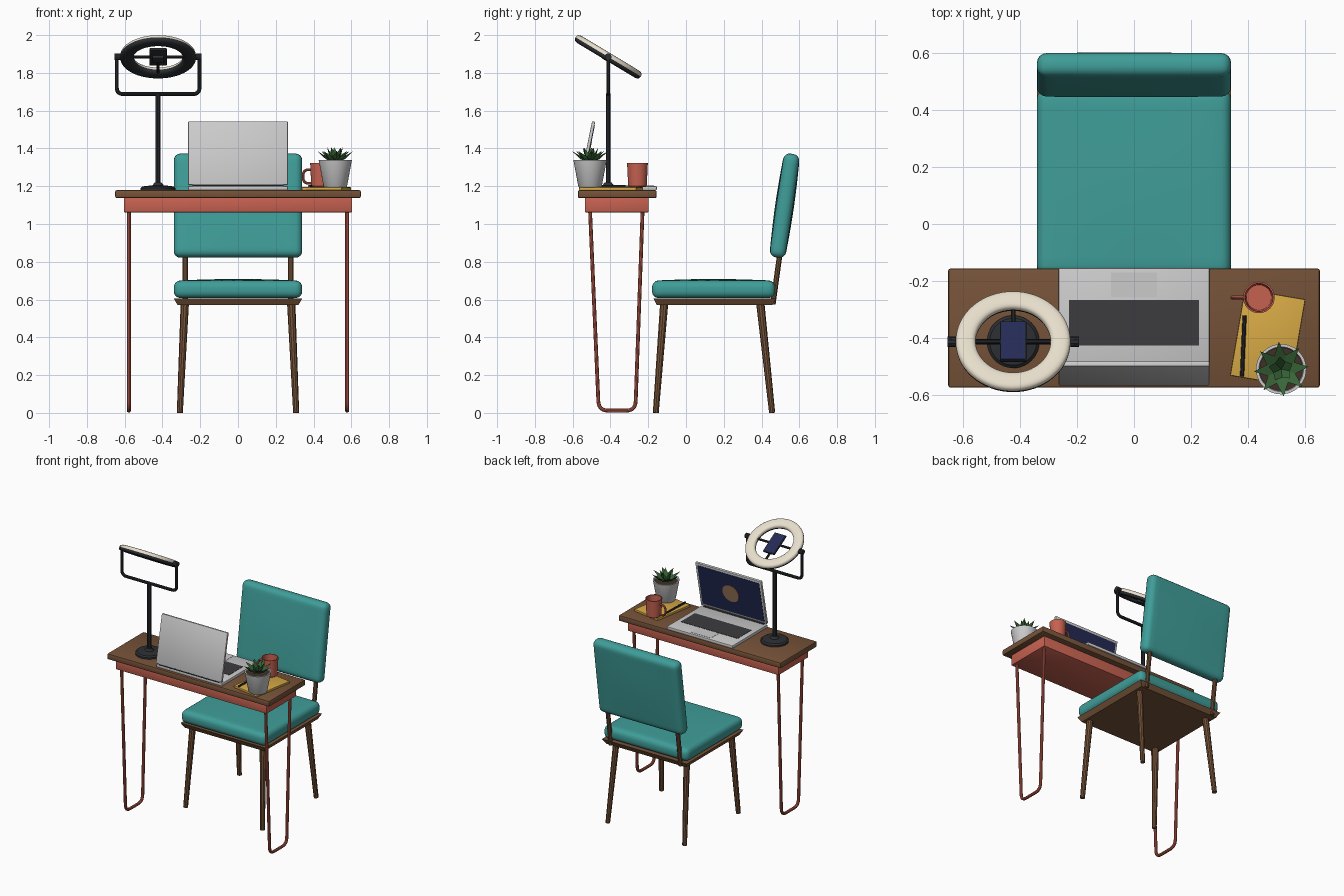
import bpy, bmesh
from math import pi, sin, cos, radians
from mathutils import Matrix, Vector

if "Cube" in bpy.data.objects:
    bpy.data.objects.remove(bpy.data.objects["Cube"])

def mat(name, r, g, b):
    m = bpy.data.materials.new(name)
    m.diffuse_color = (r, g, b, 1)
    m.use_nodes = True
    m.node_tree.nodes["Principled BSDF"].inputs["Base Color"].default_value = m.diffuse_color
    return m

TEAL = mat("teal_fabric", .05, .34, .32)
WOOD = mat("wood", .18, .085, .04)
CORAL = mat("coral", .56, .12, .08)
YELLOW = mat("yellow", .68, .40, .06)
BLACK = mat("black", .025, .028, .033)
CREAM = mat("cream", .80, .73, .60)
NAVY = mat("navy", .017, .023, .09)
SILVER = mat("silver", .52, .52, .53)
KEYS = mat("dark_grey", .045, .045, .05)
WHITE = mat("white", .75, .74, .72)
GREEN = mat("green", .04, .13, .04)
BRONZE = mat("bronze", .35, .2, .11)
SOIL = mat("soil", .05, .03, .02)

def at(x, y, z, rx=0, rz=0):
    return (Matrix.Translation((x, y, z)) @ Matrix.Rotation(radians(rz), 4, 'Z')
            @ Matrix.Rotation(radians(rx), 4, 'X'))

def smooth(ob):
    bpy.ops.object.select_all(action='DESELECT')
    ob.select_set(True)
    bpy.context.view_layer.objects.active = ob
    bpy.ops.object.shade_smooth_by_angle(angle=radians(35))

def finish(name, bm, m, mw=Matrix(), smoothed=True):
    bmesh.ops.recalc_face_normals(bm, faces=bm.faces)
    me = bpy.data.meshes.new(name)
    bm.to_mesh(me)
    bm.free()
    me.materials.append(m)
    ob = bpy.data.objects.new(name, me)
    bpy.context.collection.objects.link(ob)
    ob.matrix_world = mw
    if smoothed:
        smooth(ob)
    return ob

def box(name, dims, mw, m, bevel=0.0, seg=2, taper=1.0, bulge=(0, 0)):
    """Box, optionally tapered at the bottom, bulged on top/bottom and rounded."""
    bm = bmesh.new()
    bmesh.ops.create_cube(bm, size=1, matrix=Matrix.Diagonal((*dims, 1)))
    for v in bm.verts:
        if v.co.z < 0:
            v.co.x *= taper
            v.co.y *= taper
    if any(bulge):
        flat = [e for e in bm.edges if abs(e.verts[0].co.z - e.verts[1].co.z) < 1e-5]
        bmesh.ops.subdivide_edges(bm, edges=flat, cuts=9, use_grid_fill=True)
        for v in bm.verts:
            k = cos(pi * v.co.x / dims[0]) * cos(pi * v.co.y / dims[1])
            v.co.z += k * (bulge[0] if v.co.z > 0 else -bulge[1])
    if bevel:
        bm.normal_update()
        sharp = [e for e in bm.edges if e.calc_face_angle(0) > .7]
        bmesh.ops.bevel(bm, geom=sharp, offset=bevel, segments=seg, profile=.5, affect='EDGES')
    return finish(name, bm, m, mw)

def lathe(name, prof, mw, m, steps=48):
    bm = bmesh.new()
    vs = [bm.verts.new((r, 0, z)) for r, z in prof]
    es = [bm.edges.new(p) for p in zip(vs, vs[1:])]
    bmesh.ops.spin(bm, geom=vs + es, cent=(0, 0, 0), axis=(0, 0, 1), angle=2 * pi, steps=steps)
    bmesh.ops.remove_doubles(bm, verts=bm.verts, dist=1e-5)
    return finish(name, bm, m, mw)

def tube(name, pts, r, m, fillet=0.0, radii=None, mw=Matrix()):
    """Round bar along a path, with rounded inner corners."""
    pts = [Vector(p) for p in pts]
    path = [pts[0]]
    for a, b, c in zip(pts, pts[1:], pts[2:]):
        p, q = b + (a - b).normalized() * fillet, b + (c - b).normalized() * fillet
        path += [p * (1 - t) ** 2 + b * 2 * t * (1 - t) + q * t * t for t in [i / 6 for i in range(7)]]
    path.append(pts[-1])
    cu = bpy.data.curves.new(name, 'CURVE')
    cu.dimensions = '3D'
    cu.bevel_depth, cu.bevel_resolution, cu.use_fill_caps = r, 3, True
    sp = cu.splines.new('POLY')
    sp.points.add(len(path) - 1)
    for i, p in enumerate(path):
        sp.points[i].co = (*p, 1)
        if radii:
            sp.points[i].radius = radii[i]
    cu.materials.append(m)
    ob = bpy.data.objects.new(name, cu)
    bpy.context.collection.objects.link(ob)
    ob.matrix_world = mw
    bpy.ops.object.select_all(action='DESELECT')
    ob.select_set(True)
    bpy.context.view_layer.objects.active = ob
    bpy.ops.object.convert(target='MESH')
    smooth(bpy.context.object)

# Desk: top, apron, two hairpin legs
box("desk_top", (1.3, .417, .042), at(0, -.364, 1.158), WOOD, .008)
box("desk_apron", (1.208, .337, .076), at(0, -.366, 1.1), CORAL, .003)
for s, side in ((-1, "left"), (1, "right")):
    x = s * .578
    tube(f"hairpin_leg_{side}", [(x, -.508, 1.07), (x, -.462, .012), (x, -.268, .012), (x, -.23, 1.07)],
         .0105, CORAL, .05)

# Chair: cushions, tapered frame, legs, back posts
box("seat_cushion", (.68, .652, .092), at(0, .146, .654), TEAL, .035, 4, bulge=(.009, 0))
box("seat_frame", (.68, .65, .036), at(0, .152, .588), WOOD, taper=.94)
box("back_cushion", (.68, .555, .084), at(0, .522, 1.097, 81.8), TEAL, .035, 4, bulge=(.008, .008))
for s, side in ((-1, "left"), (1, "right")):
    tube(f"front_chair_leg_{side}", [(s * .308, -.16, 0), (s * .282, -.116, .575)], .02, WOOD, radii=[.8, 1.1])
    tube(f"rear_chair_leg_{side}", [(s * .308, .456, 0), (s * .282, .394, .575)], .02, WOOD, radii=[.8, 1.1])
    tube(f"back_post_{side}", [(s * .28, .46, .575), (s * .28, .512, .95)], .015, WOOD)

# Laptop: base, keyboard, trackpad, lid leaning over the keys, screen
box("laptop_base", (.528, .405, .022), at(0, -.357, 1.19), SILVER, .005)
box("keyboard", (.455, .16, .004), at(0, -.346, 1.201), KEYS)
box("trackpad", (.16, .085, .003), at(0, -.213, 1.201), WHITE)
tube("laptop_hinge", [(-.24, -.552, 1.203), (.24, -.552, 1.203)], .009, KEYS)
lid = at(0, -.523, 1.375, -101.5) @ Matrix.Rotation(pi, 4, 'Z')
box("laptop_lid", (.528, .342, .017), lid, SILVER, .004)
box("laptop_screen", (.495, .305, .004), lid @ at(0, 0, .0085), NAVY)
lathe("screen_picture_disc", [(0, .0125), (.065, .0125), (.065, .009), (0, .009)], lid, BRONZE, 32)

# Ring lamp: foot, pole, yoke, tilted ring
LX, LY, LZ = -.423, -.412, 1.885
lathe("lamp_foot", [(0, 1.178), (.092, 1.178), (.092, 1.19), (.082, 1.199), (.03, 1.205), (.018, 1.22), (0, 1.22)],
      at(LX, LY, 0), BLACK)
tube("lamp_pole", [(LX, LY, 1.19), (LX, LY, 1.69)], .0135, BLACK)
tube("lamp_yoke", [(LX - .219, LY, 1.9), (LX - .219, LY, 1.688), (LX + .219, LY, 1.688), (LX + .219, LY, 1.9)],
     .0105, BLACK, .035)
tube("lamp_crossbar", [(LX - .215, LY, LZ), (LX + .215, LY, LZ)], .008, BLACK)
for s, side in ((-1, "left"), (1, "right")):
    tube(f"lamp_knob_{side}", [(LX + s * .2, LY, LZ), (LX + s * .23, LY, LZ)], .018, BLACK)
tilt = at(LX, LY, LZ, -31)

def half_ring(sign):
    pts = [(cos(pi * i / 12), sin(pi * i / 12)) for i in range(13)]
    return [(.166 + .035 * (abs(c) ** .7) * (1 if c > 0 else -1), sign * .022 * abs(s) ** .7) for c, s in pts]

lathe("ring_diffuser", half_ring(1), tilt, CREAM, 64)
lathe("ring_housing", half_ring(-1), tilt, BLACK, 64)

# Phone on its holder in the middle of the ring
box("phone_body", (.092, .162, .014), tilt, BLACK, .004)
box("phone_screen", (.084, .152, .003), tilt @ at(0, 0, .007), NAVY)
box("phone_holder", (.06, .05, .02), tilt @ at(0, 0, -.014), BLACK, .004)
tube("phone_arm", [(0, 0, -.012), (0, .14, -.012)], .008, BLACK, mw=tilt)

# Notebook and pen
box("notebook", (.214, .306, .016), at(.468, -.397, 1.187, rz=-9.7), YELLOW, .003)
tube("pen", [(.387, -.32, 1.201), (.378, -.533, 1.201)], .007, BLACK)

# Mug with handle
lathe("mug", [(0, 1.195), (.044, 1.195), (.049, 1.2), (.055, 1.322), (.049, 1.322), (.044, 1.21), (0, 1.21)],
      at(.437, -.257, 0), CORAL)
tube("mug_handle", [(.392, -.257, 1.288), (.345, -.257, 1.288), (.345, -.257, 1.215), (.392, -.257, 1.215)],
     .0075, CORAL, .03)

# Potted succulent
PX, PY = .515, -.508
lathe("plant_pot", [(0, 1.193), (.058, 1.193), (.062, 1.198), (.088, 1.338), (.078, 1.338), (.074, 1.318), (0, 1.318)],
      at(PX, PY, 0), WHITE)
lathe("soil", [(0, 1.326), (.0755, 1.326)], at(PX, PY, 0), SOIL)
for n, length, lift, turn, tag in ((8, .112, 27, 5, "outer"), (5, .088, 55, 25, "inner")):
    for i in range(n):
        bm = bmesh.new()
        w = .02
        for p in ((0, -.006, 0), (0, .006, 0), (length * .5, -w, .004), (length * .5, w, .004),
                  (length * .45, 0, -.01), (length * .5, 0, .003), (length, 0, .008)):
            bm.verts.new(p)
        bmesh.ops.convex_hull(bm, input=bm.verts)
        loose = [v for v in bm.verts if not v.link_faces]
        bmesh.ops.delete(bm, geom=loose, context='VERTS')
        mw = at(PX, PY, 1.328, rz=turn + i * 360 / n) @ Matrix.Rotation(-radians(lift), 4, 'Y')
        finish(f"{tag}_leaf_{i + 1}", bm, GREEN, mw, False)
